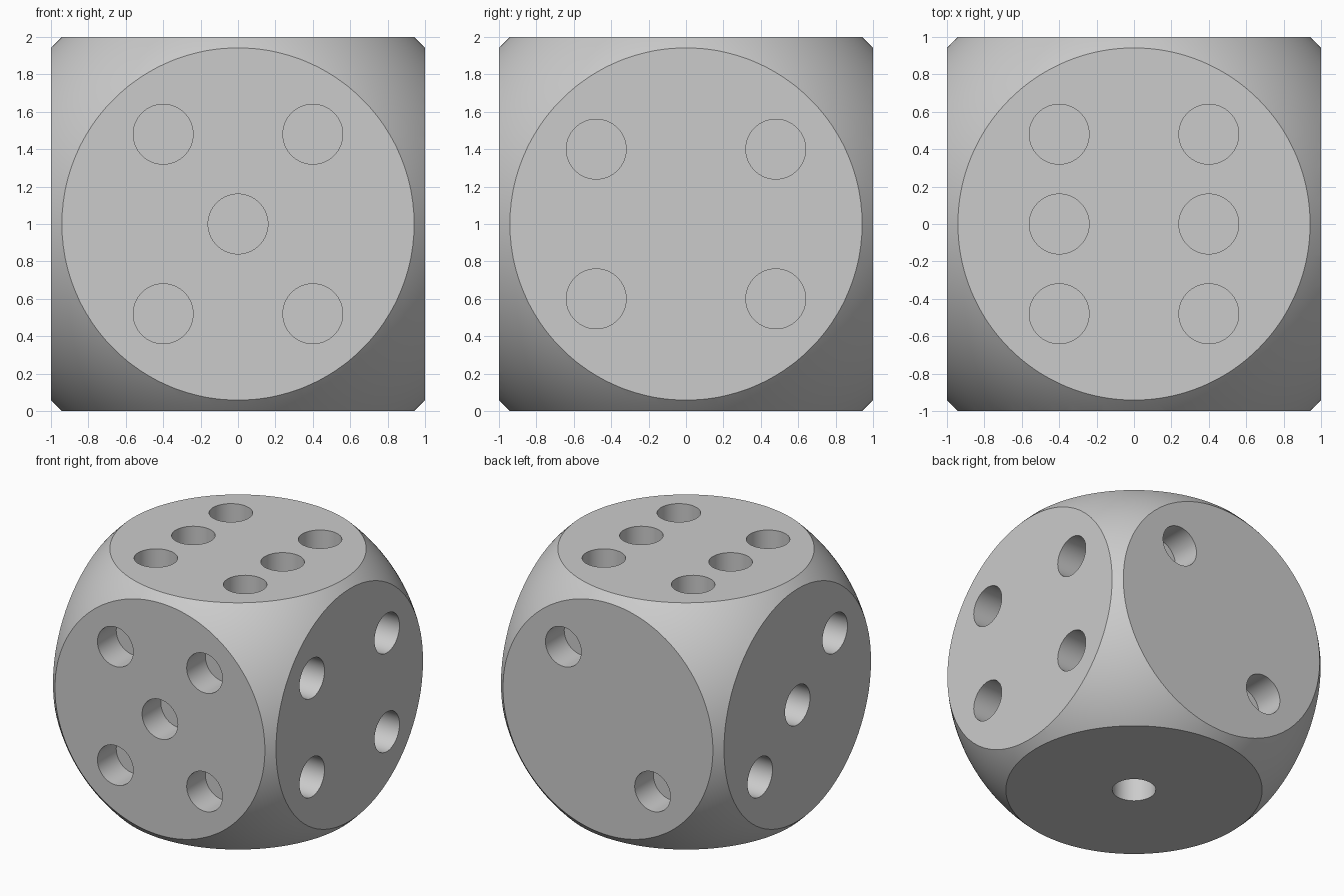
import bpy
import bmesh
import math
from mathutils import Matrix, Vector

if "Cube" in bpy.data.objects:
    bpy.data.objects.remove(bpy.data.objects["Cube"])

FACE_RADIUS = 0.942                          # flat disc on each side
BALL_RADIUS = math.hypot(1, FACE_RADIUS)     # ball that rounds the cube
PIP_RADIUS, PIP_DEPTH = 0.16, 0.24
A, B = 0.4, 0.48                             # pip spacing

grey = bpy.data.materials.new("light grey")
grey.use_nodes = True
grey.diffuse_color = (0.6, 0.6, 0.6, 1)
grey.node_tree.nodes["Principled BSDF"].inputs["Base Color"].default_value = (0.6, 0.6, 0.6, 1)


def make_object(name, bm):
    mesh = bpy.data.meshes.new(name)
    bm.to_mesh(mesh)
    bm.free()
    mesh.materials.append(grey)
    obj = bpy.data.objects.new(name, mesh)
    bpy.context.collection.objects.link(obj)
    return obj


# Pip centres on each side, listed by outward direction
corners = [(s, t) for s in (-1, 1) for t in (-1, 1)]
pips = {
    (0, 0, 1): [(s * A, t * B, 1) for s in (-1, 1) for t in (-1, 0, 1)],
    (0, 0, -1): [(0, 0, -1)],
    (0, -1, 0): [(0, -1, 0)] + [(s * A, -1, t * B) for s, t in corners],
    (0, 1, 0): [(s * A, 1, s * B) for s in (-1, 1)],
    (1, 0, 0): [(1, s * B, t * A) for s, t in corners],
    (-1, 0, 0): [(-1, -s * B, s * A) for s in (-1, 0, 1)],
}

# Body: a ball sliced flat on six sides
bm = bmesh.new()
bmesh.ops.create_uvsphere(bm, u_segments=144, v_segments=72, radius=BALL_RADIUS)
for normal in pips:
    geom = bm.verts[:] + bm.edges[:] + bm.faces[:]
    cut = bmesh.ops.bisect_plane(bm, geom=geom, dist=1e-5, plane_co=normal,
                                 plane_no=normal, clear_outer=True)
    rim = [e for e in cut["geom_cut"] if isinstance(e, bmesh.types.BMEdge)]
    bmesh.ops.holes_fill(bm, edges=rim, sides=0)
bmesh.ops.recalc_face_normals(bm, faces=bm.faces[:])
body = make_object("die_body", bm)

# Pip cutters: flat-bottomed round holes
bm = bmesh.new()
for normal, points in pips.items():
    turn = Vector(normal).to_track_quat("Z", "Y").to_matrix().to_4x4()
    for point in points:
        bmesh.ops.create_cone(bm, cap_ends=True, segments=64, radius1=PIP_RADIUS,
                              radius2=PIP_RADIUS, depth=2 * PIP_DEPTH,
                              matrix=Matrix.Translation(point) @ turn)
cutter = make_object("pip_cutter", bm)
cutter.hide_render = True

# Drill the pips and drop the cutter
drill = body.modifiers.new("pips", "BOOLEAN")
drill.operation = "DIFFERENCE"
drill.solver = "EXACT"
drill.object = cutter
bpy.ops.object.select_all(action="DESELECT")
body.select_set(True)
bpy.context.view_layer.objects.active = body
bpy.ops.object.modifier_apply(modifier=drill.name)
bpy.data.objects.remove(cutter)

# Smooth the rounded parts, keep rims sharp, stand it on the ground
bpy.ops.object.shade_smooth_by_angle(angle=math.radians(30))
body.data.transform(Matrix.Translation((0, 0, 1)))
